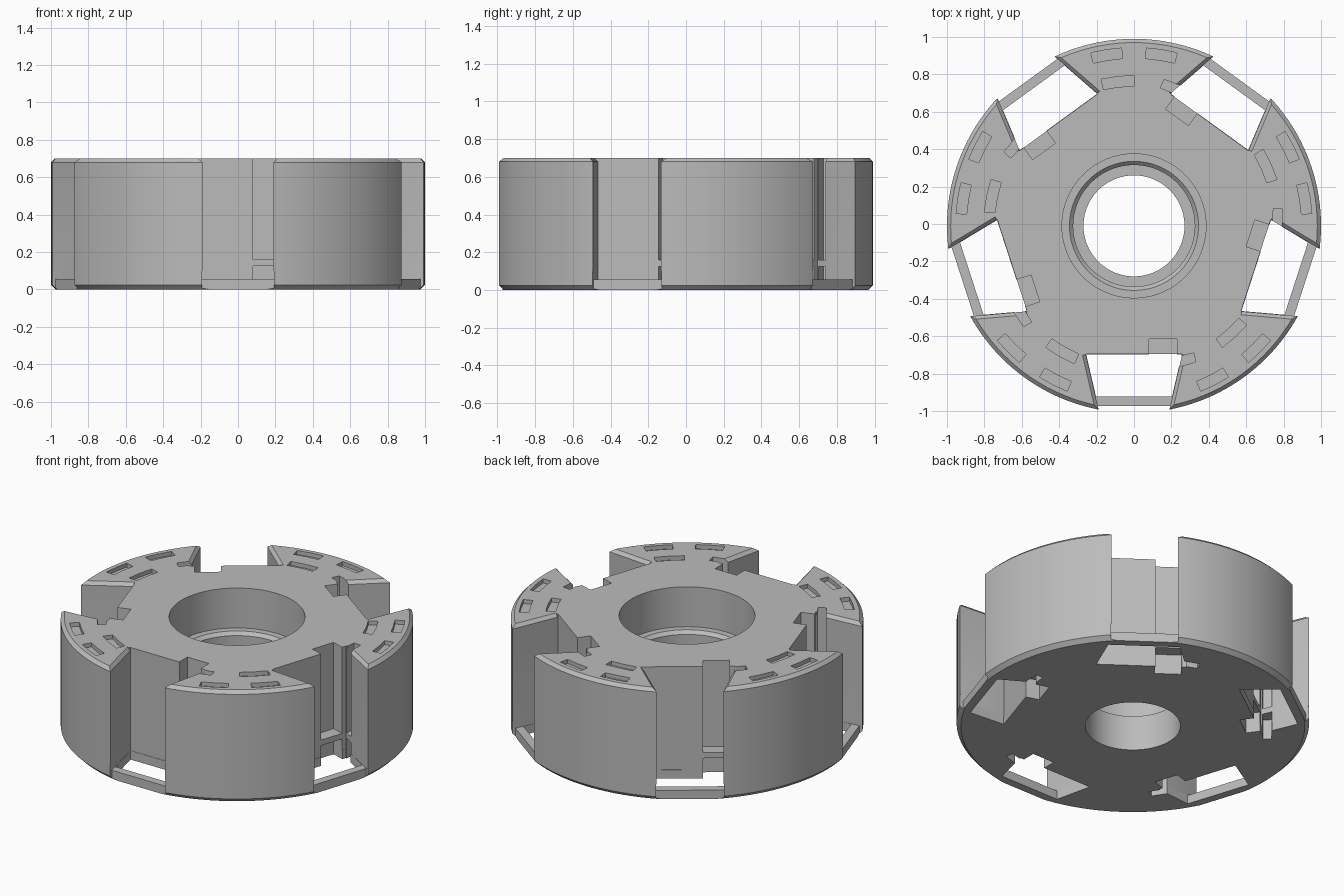
import bpy, bmesh, math
from mathutils import Matrix

cube = bpy.data.objects.get("Cube")
if cube:
    bpy.data.objects.remove(cube, do_unlink=True)

COUNT = 5          # slots around the hub
SEGMENTS = 160     # sides of the round surfaces
HEIGHT = 0.70
BAR_TOP = 0.055
CENTRE_Y = -0.01

grey = bpy.data.materials.new("plain grey")
grey.use_nodes = True
grey.diffuse_color = (0.5, 0.5, 0.5, 1)
grey.node_tree.nodes["Principled BSDF"].inputs["Base Color"].default_value = (0.5, 0.5, 0.5, 1)


def finish(bm, name):
    """Turn the faces outward and make an object."""
    bm.normal_update()
    bmesh.ops.recalc_face_normals(bm, faces=bm.faces[:])
    if bm.calc_volume(signed=True) < 0:
        bmesh.ops.reverse_faces(bm, faces=bm.faces[:])
    mesh = bpy.data.meshes.new(name)
    bm.to_mesh(mesh)
    bm.free()
    obj = bpy.data.objects.new(name, mesh)
    bpy.context.scene.collection.objects.link(obj)
    return obj


def lathe(profile, name):
    """Closed radius/height profile turned about the z axis."""
    bm = bmesh.new()
    rings = []
    for i in range(SEGMENTS):
        a = math.tau * i / SEGMENTS
        rings.append([bm.verts.new((r * math.cos(a), r * math.sin(a), z)) for r, z in profile])
    n = len(profile)
    for i in range(SEGMENTS):
        here, there = rings[i], rings[(i + 1) % SEGMENTS]
        for j in range(n):
            k = (j + 1) % n
            bm.faces.new((here[j], there[j], there[k], here[k]))
    return finish(bm, name)


def prism(bm, outline, z0, z1, top=None):
    """Prism repeated round the hub; top may be a different outline."""
    n = len(outline)
    for s in range(COUNT):
        turn = Matrix.Rotation(math.tau * s / COUNT, 4, 'Z')
        low = [bm.verts.new((x, y, z0)) for x, y in outline]
        high = [bm.verts.new((x, y, z1)) for x, y in top or outline]
        bm.faces.new(low)
        bm.faces.new(high[::-1])
        for i in range(n):
            j = (i + 1) % n
            bm.faces.new((low[j], low[i], high[i], high[j]))
        bmesh.ops.transform(bm, matrix=turn, verts=low + high)


def cut(body, name, *prisms):
    """Subtract one set of non-touching prisms, using the first solver that succeeds."""
    bm = bmesh.new()
    for p in prisms:
        prism(bm, *p)
    cutter = finish(bm, name)
    cutter.hide_render = True
    mod = body.modifiers.new(name, 'BOOLEAN')
    mod.operation = 'DIFFERENCE'
    mod.object = cutter
    for solver in ('EXACT', 'MANIFOLD', 'FLOAT'):
        mod.solver = solver
        bpy.context.view_layer.update()
        depsgraph = bpy.context.evaluated_depsgraph_get()
        result = bpy.data.meshes.new_from_object(body.evaluated_get(depsgraph))
        if len(result.polygons) > len(body.data.polygons) // 2:
            body.data = result
            break
    body.modifiers.clear()
    bpy.data.objects.remove(cutter, do_unlink=True)


def trapezoid(y_in, y_out, extra=0.0):
    """Slot outline narrowing toward the rim."""
    def half(y):
        return 0.258 + (y + 0.685) * 0.232 + extra
    return [(-half(y_in), y_in), (half(y_in), y_in), (half(y_out), y_out), (-half(y_out), y_out)]


def arc_pocket(radius, degrees, spread, width=0.056):
    """Curved rectangle measured from the middle of a segment."""
    points = []
    for r, sign in ((radius - width / 2, 1), (radius + width / 2, -1)):
        for t in (-1, 0, 1):
            a = math.radians(90 + degrees + sign * t * spread)
            points.append((r * math.cos(a), r * math.sin(a)))
    return points


# Turned body with chamfered rims and a stepped bore
body = lathe([
    (0.27, 0), (0.975, 0), (1, 0.025), (1, HEIGHT - 0.02), (0.98, HEIGHT),
    (0.385, HEIGHT), (0.385, 0.45), (0.345, 0.45), (0.325, 0.43),
    (0.325, 0.22), (0.27, 0.22)], "slotted_hub")

# Slots: open above the rim bar, with a window through the floor
cut(body, "slot_opening", (trapezoid(-0.685, -1.1), BAR_TOP, 0.8))
cut(body, "floor_window", (trapezoid(-0.687, -0.912, -0.002), -0.1, 0.1))

# Flat outer face on each rim bar
cut(body, "bar_flat", ([(-0.192, -0.963), (0.192, -0.963), (0.19, -1.1), (-0.19, -1.1)], -0.1, 0.1))

# Chamfer along the top edges of the slot walls
cut(body, "slot_chamfer", (trapezoid(-0.69, -1.1, -0.002), HEIGHT - 0.022, HEIGHT + 0.01,
                           trapezoid(-0.69, -1.1, 0.028)))

# Notch in the inner wall and groove in the side wall, split by a thin shelf
notch = [(0.08, -0.605), (0.23, -0.605), (0.23, -0.72), (0.08, -0.72)]
groove = [(0.22, -0.703), (0.32, -0.68), (0.33, -0.728), (0.23, -0.755)]
for outline, label in ((notch, "notch"), (groove, "groove")):
    cut(body, label, (outline, -0.1, 0.125), (outline, 0.16, 0.8))

# Shallow curved pockets in the top of each segment
cut(body, "pockets", *[(arc_pocket(*p), HEIGHT - 0.025, 0.8) for p in
                       ((0.925, 9, 5), (0.925, -9, 5), (0.775, 6.3, 6.3))])

# One colour, smooth round walls and sharp edges
body.data.materials.clear()
body.data.materials.append(grey)
body.location.y = CENTRE_Y
for obj in bpy.context.selected_objects:
    obj.select_set(False)
body.select_set(True)
bpy.context.view_layer.objects.active = body
bpy.ops.object.shade_smooth_by_angle(angle=math.radians(25))
